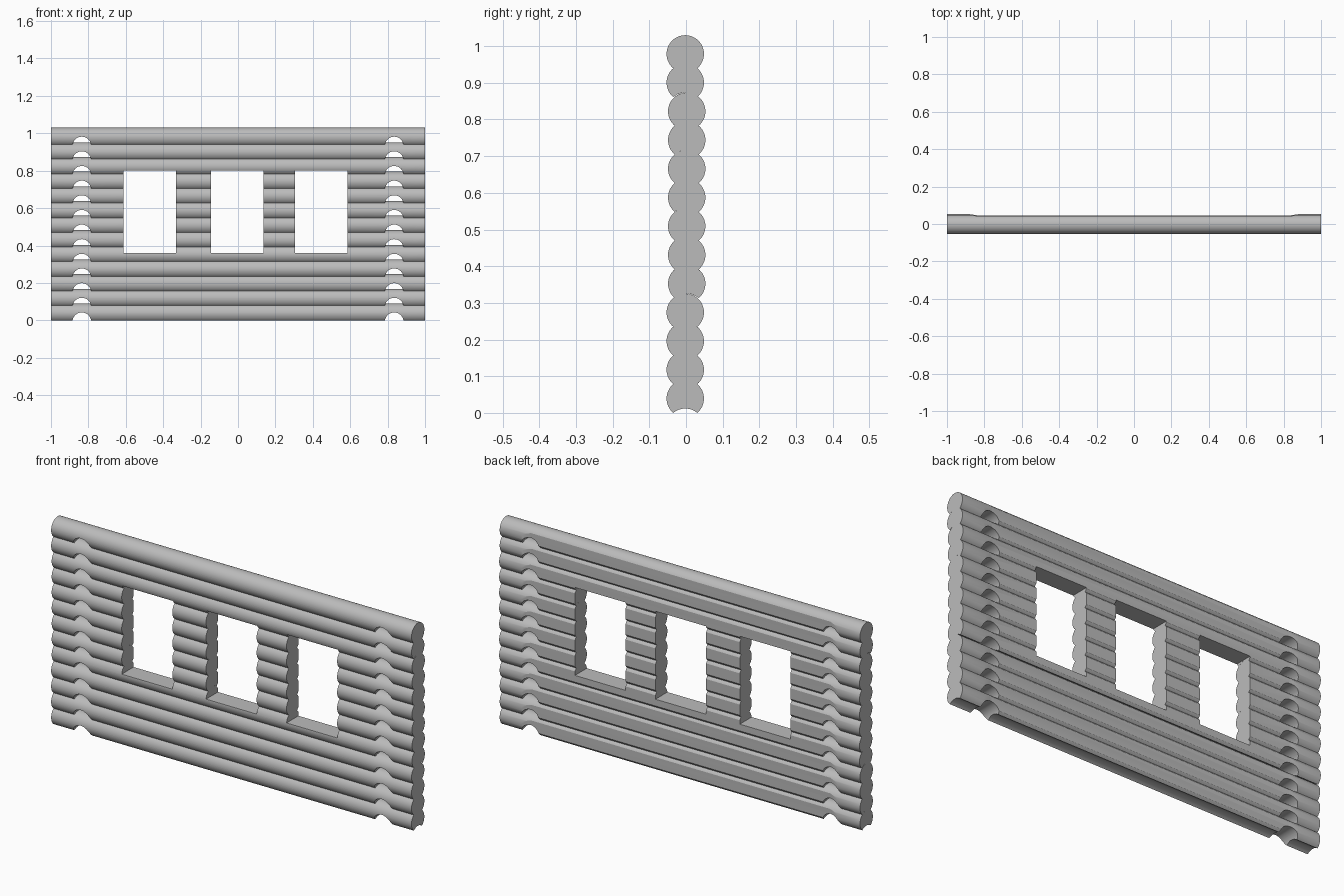
import bpy, bmesh, math
from mathutils import Vector

cube = bpy.data.objects.get("Cube")
if cube:
    bpy.data.objects.remove(cube, do_unlink=True)

RADIUS, PITCH, COUNT = 0.051, 0.0783, 13
WINDOW_X = (-0.471, -0.003, 0.444)
WINDOW_W, WINDOW_LOW, WINDOW_HIGH = 0.281, 0.359, 0.80

grey = bpy.data.materials.new("grey_timber")
grey.use_nodes = True
colour = (0.5, 0.5, 0.5, 1)
grey.diffuse_color = colour
grey.node_tree.nodes["Principled BSDF"].inputs["Base Color"].default_value = colour


def prism(name, points, direction):
    """Closed solid made by extruding a polygon along a vector."""
    bm = bmesh.new()
    face = bm.faces.new([bm.verts.new(p) for p in points])
    out = bmesh.ops.extrude_face_region(bm, geom=[face])
    moved = [g for g in out["geom"] if isinstance(g, bmesh.types.BMVert)]
    bmesh.ops.translate(bm, verts=moved, vec=Vector(direction))
    bmesh.ops.recalc_face_normals(bm, faces=bm.faces)
    mesh = bpy.data.meshes.new(name)
    bm.to_mesh(mesh)
    bm.free()
    obj = bpy.data.objects.new(name, mesh)
    bpy.context.collection.objects.link(obj)
    return obj


def arc(cx, cz, r, start, end, steps):
    angles = [start + (end - start) * i / steps for i in range(steps + 1)]
    return [(cx + r * math.cos(a), cz + r * math.sin(a)) for a in angles]


def cut(obj, cutter):
    mod = obj.modifiers.new("cut", 'BOOLEAN')
    mod.operation, mod.solver, mod.object = 'DIFFERENCE', 'EXACT', cutter
    bpy.ops.object.modifier_apply(modifier=mod.name)


# Log section: round, with a groove that sits on the log below
lip = math.asin(PITCH / 2 / RADIUS)
section = arc(0, 0, RADIUS, -lip, math.pi + lip, 44)
section += arc(0, -PITCH, RADIUS, math.pi - lip, lip, 12)[1:-1]
section = [(-1, y, z) for y, z in section]

# Cutters: corner saddles, planed back face, window openings
saddles = []
for side in (-1, 1):
    ring = arc(side * 0.835, -0.047, 0.05, 0, math.tau, 40)[:-1]
    saddles.append(prism("saddle_cutter", [(x, -0.2, z) for x, z in ring], (0, 0.4, 0)))
plane_shape = [(-0.91, 0.055), (-0.83, 0.0435), (0.83, 0.0435),
               (0.91, 0.055), (0.91, 0.1), (-0.91, 0.1)]
planer = prism("back_cutter", [(x, y, -0.1) for x, y in plane_shape], (0, 0, 0.2))
windows = []
for x in WINDOW_X:
    a, b = x - WINDOW_W / 2, x + WINDOW_W / 2
    corners = [(a, -0.2, WINDOW_LOW), (b, -0.2, WINDOW_LOW),
               (b, -0.2, WINDOW_HIGH), (a, -0.2, WINDOW_HIGH)]
    windows.append(prism("window_cutter", corners, (0, 0.4, 0)))
cutters = saddles + [planer] + windows
for c in cutters:
    c.hide_render = True

# Stacked logs; the window courses sit slightly further back
for i in range(COUNT):
    z = PITCH / 2 + i * PITCH
    log = prism(f"log_{i + 1:02d}", section, (2, 0, 0))
    log.data.materials.append(grey)
    pierced = z + RADIUS > WINDOW_LOW and z - RADIUS < WINDOW_HIGH
    log.location = (0, 0.002 if pierced else -0.002, z)
    bpy.ops.object.select_all(action='DESELECT')
    log.select_set(True)
    bpy.context.view_layer.objects.active = log
    for c in saddles + [planer]:
        c.location = log.location
        cut(log, c)
    if pierced:
        for c in windows:
            cut(log, c)
    bpy.ops.object.shade_smooth_by_angle(angle=math.radians(20))

for c in cutters:
    bpy.data.objects.remove(c, do_unlink=True)
